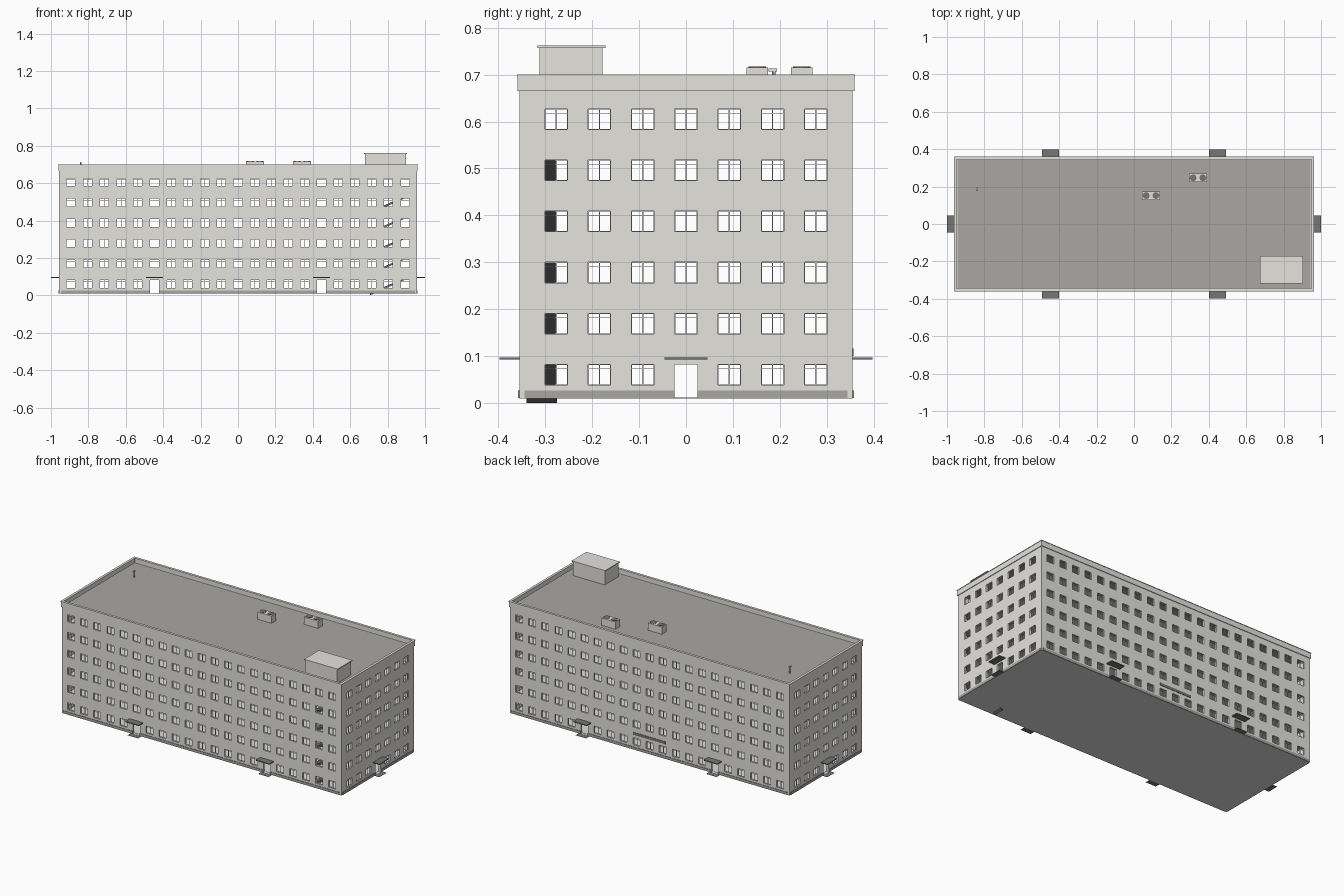
import bpy, bmesh
from mathutils import Matrix, Vector

cube = bpy.data.objects.get("Cube")
if cube:
    bpy.data.objects.remove(cube, do_unlink=True)


def material(name, r, g, b):
    m = bpy.data.materials.new(name)
    m.use_nodes = True
    m.diffuse_color = (r, g, b, 1)
    m.node_tree.nodes["Principled BSDF"].inputs["Base Color"].default_value = (r, g, b, 1)
    return m


WALL = material("pale concrete", 0.78, 0.77, 0.73)
ROOF = material("roof grey", 0.40, 0.39, 0.365)
DARK = material("dark grey", 0.18, 0.18, 0.18)
FRAME = material("white frame", 0.85, 0.85, 0.85)
FLOOR = material("light floor", 0.72, 0.72, 0.72)

HX, HY = 0.957, 0.355          # outer wall faces
BOTTOM, TOP, ROOF_Z = 0.01, 0.70, 0.67
STOREY, SILL, HEAD = 0.109, 0.038, 0.082
HALF_W = 0.024                 # half window width
THICK = 0.012
FLOORS = 6


def finish(name, bm, mat):
    mesh = bpy.data.meshes.new(name)
    bm.to_mesh(mesh)
    bm.free()
    mesh.materials.append(mat)
    obj = bpy.data.objects.new(name, mesh)
    bpy.context.collection.objects.link(obj)
    return obj


def add_box(bm, lo, hi, matrix=Matrix()):
    lo, hi = Vector(lo), Vector(hi)
    size = Matrix.Diagonal((*(hi - lo), 1))
    return bmesh.ops.create_cube(
        bm, size=1, matrix=matrix @ Matrix.Translation((lo + hi) / 2) @ size)["verts"]


def box(name, lo, hi, mat):
    bm = bmesh.new()
    add_box(bm, lo, hi)
    return finish(name, bm, mat)


def add_disc(bm, x, y, z, radius, height, sides=8):
    bmesh.ops.create_cone(bm, cap_ends=True, segments=sides, radius1=radius, radius2=radius,
                          depth=height, matrix=Matrix.Translation((x, y, z + height / 2)))


def ring(name, x, y, z0, z1, width, mat):
    bm = bmesh.new()
    for s in (-1, 1):
        a, b = sorted((s * y, s * (y - width)))
        add_box(bm, (-x, a, z0), (x, b, z1))
        a, b = sorted((s * x, s * (x - width)))
        add_box(bm, (a, width - y, z0), (b, y - width, z1))
    return finish(name, bm, mat)


def facade(side, half, depth, turn, columns, doors):
    """Wall with openings, frames, plinth, canopies and steps; local -y is outward."""
    matrix = Matrix.Rotation(turn, 4, "Z")
    xs = [-half] + [c + s * HALF_W for c in columns for s in (-1, 1)] + [half]
    zs = [BOTTOM] + [e + i * STOREY for i in range(FLOORS) for e in (SILL, HEAD)] + [ROOF_Z]

    # wall panel
    bm = bmesh.new()
    grid = [[bm.verts.new(matrix @ Vector((x, -depth, z))) for z in zs] for x in xs]
    for i in range(len(xs) - 1):
        for j in range(len(zs) - 1):
            window = i % 2 and j % 2
            door = i % 2 and j < 2 and i // 2 in doors
            if not (window or door):
                bm.faces.new((grid[i][j], grid[i + 1][j], grid[i + 1][j + 1], grid[i][j + 1]))
    wall = finish(side + "_wall", bm, WALL)
    solid = wall.modifiers.new("thickness", "SOLIDIFY")
    solid.thickness = THICK
    solid.offset = -1

    # window frames
    bm = bmesh.new()
    y0, y1 = 0.006 - depth, 0.009 - depth
    t = 0.0012
    for i, c in enumerate(columns):
        for f in range(FLOORS):
            if f == 0 and i in doors:
                continue
            a, b = SILL + f * STOREY, HEAD + f * STOREY
            l, r = c - HALF_W, c + HALF_W
            transom = a + 0.78 * (b - a)
            for x0, x1, z0, z1 in ((l, l + t, a, b), (r - t, r, a, b), (c - t, c + t, a, b),
                                   (l, r, a, a + t), (l, r, b - t, b),
                                   (l, r, transom, transom + t)):
                add_box(bm, (x0, y0, z0), (x1, y1, z1), matrix)
    finish(side + "_window_frames", bm, FRAME)

    # plinth strips between doors
    bm = bmesh.new()
    stops = [0.01 - half]
    for i in doors:
        stops += [columns[i] - HALF_W, columns[i] + HALF_W]
    stops.append(half - 0.01)
    for a, b in zip(stops[::2], stops[1::2]):
        add_box(bm, (a, -depth - 0.003, BOTTOM), (b, -depth, 0.026), matrix)
    finish(side + "_plinth", bm, ROOF)

    # entrance canopies and steps
    bm = bmesh.new()
    for i in doors:
        c = columns[i]
        add_box(bm, (c - 0.046, -depth - 0.043, 0.092), (c + 0.046, -depth, 0.097), matrix)
        add_box(bm, (c - 0.036, -depth - 0.035, BOTTOM), (c + 0.036, -depth, 0.0103), matrix)
    finish(side + "_canopies", bm, DARK)


QUARTER = 1.5707963
long_columns = [(i - 10) * 0.0893 for i in range(21)]
short_columns = [(i - 3) * 0.0923 for i in range(7)]
facade("front", HX, HY, 0, long_columns, (5, 15))
facade("back", HX, HY, 2 * QUARTER, long_columns, (5, 15))
facade("right", HY, HX, QUARTER, short_columns, (3,))
facade("left", HY, HX, -QUARTER, short_columns, (3,))

# slabs: base, storey floors and roof deck
ix, iy = HX - THICK, HY - THICK
box("base_slab", (-HX, -HY, 0.009), (HX, HY, 0.0105), FLOOR)
bm = bmesh.new()
for f in range(FLOORS):
    z = 0.012 + f * STOREY
    add_box(bm, (-ix, -iy, z - (0.001 if f == 0 else 0.006)), (ix, iy, z))
finish("storey_floors", bm, FLOOR)
box("roof_deck", (-ix, -iy, ROOF_Z - 0.006), (ix, iy, ROOF_Z), ROOF)

# parapet with a thin coping
ring("parapet", HX + 0.004, HY + 0.004, 0.665, TOP - 0.003, 0.012, WALL)
ring("parapet_coping", HX + 0.006, HY + 0.006, TOP - 0.003, TOP, 0.015, WALL)

# sloping stair flights, one per storey
bm = bmesh.new()
x0, x1 = 0.705, 0.925
for f in range(FLOORS - 1):
    z = f * STOREY
    for v in add_box(bm, (x0, -0.34, z), (x1, -0.275, z + 0.011)):
        if v.co.x > (x0 + x1) / 2:
            v.co.z += STOREY - 0.011
finish("stairs", bm, DARK)

# roof access room
box("roof_room", (0.68, -0.312, ROOF_Z), (0.897, -0.178, 0.757), WALL)
box("roof_room_cap", (0.674, -0.317, 0.757), (0.903, -0.172, 0.762), WALL)

# roof cooling units, each with two fans
for n, (x, y) in enumerate(((0.091, 0.152), (0.342, 0.247)), 1):
    box(f"cooling_unit_{n}", (x - 0.048, y - 0.023, ROOF_Z), (x + 0.048, y + 0.023, 0.715), WALL)
    bm = bmesh.new()
    for s in (-1, 1):
        add_disc(bm, x + s * 0.026, y, 0.715, 0.019, 0.002)
    finish(f"cooling_fans_{n}", bm, DARK)

# roof vent pipe with a hooked top
bm = bmesh.new()
add_disc(bm, -0.84, 0.187, ROOF_Z, 0.004, 0.043)
add_box(bm, (-0.844, 0.176, 0.707), (-0.836, 0.194, 0.713))
finish("vent_pipe", bm, WALL)

# plain board on the back wall
box("back_board", (-0.108, HY, 0.1), (0.112, HY + 0.002, 0.116), DARK)
